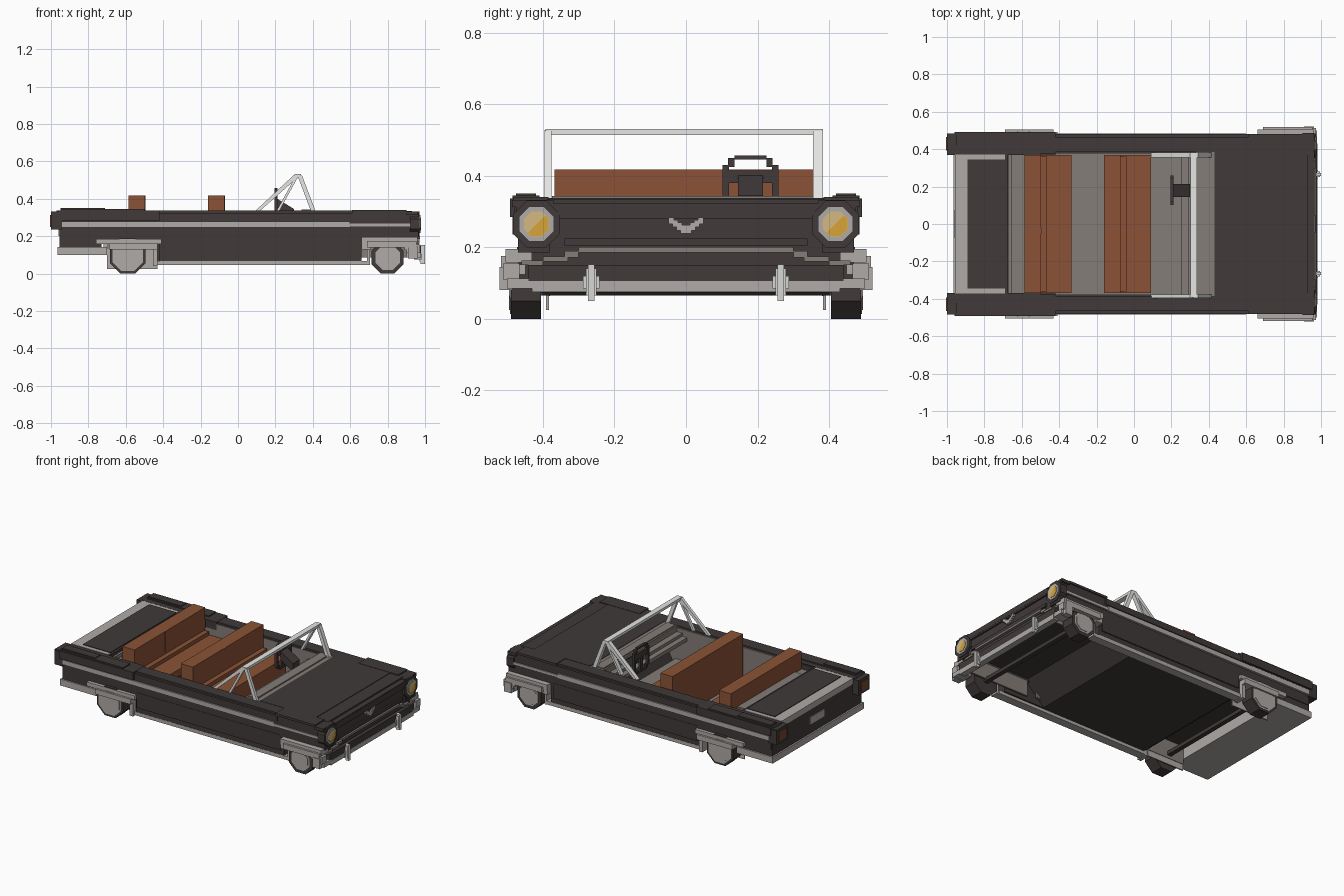
import bpy, bmesh, math
from mathutils import Vector, Matrix


def mat(name, r, g, b):
    m = bpy.data.materials.new(name)
    m.diffuse_color = (r, g, b, 1)
    return m


DARK = mat("charcoal_paint", 0.052, 0.042, 0.041)
TRIM = mat("grey_trim", 0.43, 0.405, 0.39)
PALE = mat("pale_frame", 0.82, 0.83, 0.81)
CHROME = mat("chrome", 0.68, 0.68, 0.66)
BROWN = mat("brown_leather", 0.26, 0.086, 0.037)
TAUPE = mat("taupe_lining", 0.23, 0.205, 0.185)
AMBER = mat("amber_glass", 0.68, 0.37, 0.04)
TAN = mat("tan_glass", 0.66, 0.49, 0.22)
RED = mat("tail_red", 0.19, 0.06, 0.03)


def finish(name, bm, m):
    bmesh.ops.recalc_face_normals(bm, faces=bm.faces)
    me = bpy.data.meshes.new(name)
    bm.to_mesh(me)
    bm.free()
    me.materials.append(m)
    ob = bpy.data.objects.new(name, me)
    bpy.context.collection.objects.link(ob)
    return ob


def boxes(name, m, *dims, mirror=False):
    """Boxes given as x0, x1, y0, y1, z0, z1, optionally repeated on -y."""
    bm = bmesh.new()
    for x0, x1, y0, y1, z0, z1 in dims:
        for s in ((1, -1) if mirror else (1,)):
            c = Vector(((x0 + x1) / 2, s * (y0 + y1) / 2, (z0 + z1) / 2))
            bmesh.ops.create_cube(bm, size=1, matrix=Matrix.Translation(c)
                                  @ Matrix.Diagonal((x1 - x0, y1 - y0, z1 - z0, 1)))
    return finish(name, bm, m)


def octagon(name, m, centre, apothem, depth, axis):
    bm = bmesh.new()
    r = apothem / math.cos(math.pi / 8)
    turn = Matrix.Rotation(math.pi / 2, 4, 'X' if axis == 'y' else 'Y')
    bmesh.ops.create_cone(bm, cap_ends=True, segments=8, radius1=r, radius2=r, depth=depth,
                          matrix=Matrix.Translation(centre) @ turn @ Matrix.Rotation(math.pi / 8, 4, 'Z'))
    return finish(name, bm, m)


def prism(name, m, pts, y0, y1):
    """Side outline in x, z swept from y0 to y1."""
    bm = bmesh.new()
    f = bm.faces.new([bm.verts.new((x, y0, z)) for x, z in pts])
    ext = bmesh.ops.extrude_face_region(bm, geom=[f])
    vs = [v for v in ext["geom"] if isinstance(v, bmesh.types.BMVert)]
    bmesh.ops.translate(bm, verts=vs, vec=(0, y1 - y0, 0))
    return finish(name, bm, m)


# Body sides: lower panels, shoulder and top rails
boxes("lower_side", DARK, (-0.42, 0.66, 0.40, 0.465, 0.065, 0.20),
      (-0.94, -0.73, 0.37, 0.465, 0.14, 0.20), mirror=True)
boxes("mid_side", DARK, (-0.95, 0.965, 0.38, 0.47, 0.185, 0.25),
      (-0.41, 0.64, 0.40, 0.472, 0.10, 0.20), mirror=True)
boxes("upper_side", DARK, (-0.97, 0.965, 0.38, 0.475, 0.25, 0.325),
      (-0.97, 0.86, 0.385, 0.465, 0.32, 0.336),
      (-0.42, 0.62, 0.43, 0.48, 0.285, 0.325), mirror=True)
boxes("side_trim", TRIM, (-0.94, 0.60, 0.44, 0.484, 0.247, 0.278),
      (0.60, 0.965, 0.44, 0.482, 0.25, 0.268), mirror=True)
boxes("sill_trim", TRIM, (-0.43, 0.69, 0.41, 0.466, 0.045, 0.068), mirror=True)

# Rear fins and tail lamps
boxes("rear_fin", DARK, (-1.0, -0.50, 0.37, 0.482, 0.28, 0.333),
      (-1.0, -0.94, 0.37, 0.485, 0.235, 0.328),
      (-0.96, -0.42, 0.375, 0.492, 0.285, 0.337),
      (-0.95, -0.50, 0.41, 0.485, 0.33, 0.345),
      (-0.95, -0.71, 0.42, 0.475, 0.34, 0.350), mirror=True)
boxes("tail_lamp", RED, (-1.004, -0.9995, 0.393, 0.465, 0.250, 0.313), mirror=True)

# Rear end with boot lid, number plate and bumper
boxes("rear_panel", DARK, (-0.955, -0.91, -0.465, 0.465, 0.14, 0.318))
boxes("boot_deck", TRIM, (-0.958, -0.69, -0.372, 0.372, 0.30, 0.338))
boxes("boot_lid", DARK, (-0.89, -0.689, -0.345, 0.345, 0.335, 0.342),
      (-0.69, -0.675, -0.372, 0.372, 0.30, 0.337))
boxes("number_plate", TRIM, (-0.961, -0.954, -0.075, 0.075, 0.20, 0.25))
boxes("rear_bumper", TRIM, (-0.965, -0.70, -0.475, 0.475, 0.10, 0.142),
      (-0.72, -0.70, -0.385, 0.385, 0.14, 0.20))

# Cabin tub and floor, raised between the rear wheels
boxes("under_floor", DARK, (-0.42, 0.36, -0.41, 0.41, 0.065, 0.085),
      (-0.70, -0.42, -0.39, 0.39, 0.185, 0.20), (-0.43, -0.42, -0.40, 0.40, 0.07, 0.20))
boxes("cabin_floor", TAUPE, (-0.42, 0.34, -0.385, 0.385, 0.085, 0.12),
      (-0.70, -0.58, -0.375, 0.375, 0.20, 0.30),
      (-0.67, -0.655, -0.375, 0.375, 0.30, 0.322),
      (-0.64, -0.58, -0.30, 0.30, 0.30, 0.308))
boxes("cabin_side_lining", TAUPE, (-0.42, 0.43, 0.376, 0.392, 0.10, 0.325),
      (-0.58, -0.42, 0.376, 0.392, 0.20, 0.325), mirror=True)
prism("toe_board", DARK, [(0.34, 0.065), (0.36, 0.065), (0.50, 0.20), (0.50, 0.30), (0.47, 0.30)],
      -0.41, 0.41)

# Bench seats
for name, x, z in (("rear_seat", -0.585, 0.20), ("front_seat", -0.16, 0.12)):
    boxes(name, BROWN, (x, x + 0.088, -0.368, 0.368, z, 0.418),
          (x + 0.088, x + 0.25, -0.368, 0.368, z, 0.245),
          (x + 0.088, x + 0.12, -0.36, 0.36, 0.245, 0.27))
    boxes(name + "_seam", BROWN, (x + 0.082, x + 0.091, -0.05, -0.025, 0.28, 0.418))

# Dashboard in steps
boxes("dashboard", TAUPE, (0.29, 0.45, -0.385, 0.385, 0.235, 0.30),
      (0.33, 0.43, -0.385, 0.385, 0.30, 0.335), (0.34, 0.40, -0.375, 0.375, 0.33, 0.343),
      (0.255, 0.30, -0.38, 0.38, 0.255, 0.28))

# Windscreen frame
boxes("screen_top_bar", PALE, (0.302, 0.338, -0.393, 0.383, 0.514, 0.531))
for side, a, b in (("left", 0.355, 0.383), ("right", -0.395, -0.376)):
    prism("screen_rear_strut_" + side, PALE,
          [(0.09, 0.333), (0.115, 0.333), (0.32, 0.515), (0.30, 0.528)], a, b)
    prism("screen_front_strut_" + side, PALE,
          [(0.39, 0.333), (0.415, 0.333), (0.342, 0.525), (0.318, 0.525)], a, b)
    prism("screen_mid_strut_" + side, PALE,
          [(0.205, 0.333), (0.22, 0.333), (0.32, 0.515), (0.305, 0.515)], a, b)

# Steering wheel and column
boxes("steering_wheel", DARK, (0.195, 0.212, 0.135, 0.225, 0.445, 0.457),
      (0.195, 0.212, 0.135, 0.225, 0.285, 0.30))
boxes("steering_rim", DARK, (0.195, 0.212, 0.225, 0.242, 0.425, 0.45),
      (0.195, 0.212, 0.118, 0.135, 0.425, 0.45),
      (0.195, 0.212, 0.24, 0.258, 0.31, 0.43), (0.195, 0.212, 0.102, 0.12, 0.31, 0.43),
      (0.195, 0.212, 0.225, 0.242, 0.295, 0.315), (0.195, 0.212, 0.118, 0.135, 0.295, 0.315),
      (0.197, 0.21, 0.115, 0.245, 0.38, 0.415), (0.197, 0.21, 0.165, 0.195, 0.29, 0.38))
prism("steering_column", DARK, [(0.21, 0.345), (0.21, 0.400), (0.30, 0.345), (0.30, 0.29)], 0.145, 0.215)

# Bonnet and front wings
boxes("bonnet", DARK, (0.43, 0.84, -0.385, 0.385, 0.29, 0.338),
      (0.74, 0.93, -0.39, 0.39, 0.28, 0.334), (0.93, 0.965, -0.38, 0.38, 0.28, 0.324))
boxes("front_wing", DARK, (0.61, 0.90, 0.385, 0.482, 0.325, 0.340),
      (0.90, 0.962, 0.37, 0.487, 0.312, 0.332), mirror=True)
boxes("front_underbody", DARK, (0.46, 0.95, -0.39, 0.39, 0.20, 0.215))

# Grille, its stepped lip and the V badge
boxes("grille", DARK, (0.93, 0.955, -0.47, 0.47, 0.11, 0.32),
      (0.95, 0.966, -0.36, 0.36, 0.29, 0.318), (0.95, 0.966, -0.34, 0.34, 0.205, 0.225))
boxes("grille_lip", TAUPE, (0.94, 0.972, -0.30, 0.30, 0.186, 0.200))
boxes("grille_lip_end", TAUPE, (0.94, 0.971, 0.30, 0.34, 0.172, 0.190),
      (0.94, 0.970, 0.33, 0.40, 0.160, 0.174), (0.94, 0.969, 0.40, 0.46, 0.150, 0.163), mirror=True)
boxes("badge", TRIM, *[(0.95, 0.970, i * 0.011, i * 0.011 + 0.016, 0.238 + i * 0.009, 0.262 + i * 0.007)
                       for i in range(4)], mirror=True)

# Headlamps: octagonal bezel, tan lens, amber lower half
for s, side in ((1, "left"), (-1, "right")):
    y = s * 0.418
    octagon("lamp_housing_" + side, DARK, (0.945, y, 0.265), 0.066, 0.05, 'x')
    octagon("lamp_bezel_" + side, TRIM, (0.973, y, 0.265), 0.049, 0.006, 'x')
    octagon("lamp_lens_" + side, TAN, (0.977, y, 0.265), 0.035, 0.004, 'x')
    bm = bmesh.new()
    bm.faces.new([bm.verts.new((0.981, y + a, 0.265 + b)) for a, b in
                  ((-0.024, -0.024), (-0.014, -0.034), (0.014, -0.034), (0.034, -0.014),
                   (0.034, 0.014), (0.024, 0.024))])
    finish("lamp_amber_" + side, bm, AMBER)

# Front bumper with wrapped ends and guards
boxes("front_bumper_bar", TRIM, (0.94, 0.98, -0.43, 0.43, 0.075, 0.106))
boxes("front_bumper_face", DARK, (0.94, 0.978, -0.44, 0.44, 0.106, 0.150))
boxes("front_bumper_end", TRIM, (0.90, 0.978, 0.42, 0.50, 0.085, 0.113),
      (0.90, 0.972, 0.465, 0.512, 0.11, 0.155), (0.91, 0.962, 0.485, 0.522, 0.08, 0.145),
      (0.90, 0.955, 0.46, 0.505, 0.15, 0.19), mirror=True)
boxes("bumper_guard", CHROME, (0.97, 0.995, 0.250, 0.280, 0.065, 0.14),
      (0.975, 1.0, 0.256, 0.274, 0.05, 0.152),
      (0.97, 0.985, 0.242, 0.288, 0.085, 0.12), mirror=True)

# Trim around the wheel openings
boxes("front_arch_trim", TRIM, (0.66, 0.96, 0.43, 0.505, 0.158, 0.195),
      (0.69, 0.955, 0.45, 0.518, 0.140, 0.175),
      (0.66, 0.71, 0.43, 0.50, 0.128, 0.16), (0.69, 0.705, 0.42, 0.47, 0.045, 0.13),
      (0.89, 0.955, 0.45, 0.512, 0.125, 0.15), mirror=True)
boxes("rear_arch_trim", TRIM, (-0.76, -0.41, 0.43, 0.492, 0.158, 0.185),
      (-0.69, -0.43, 0.43, 0.505, 0.128, 0.162),
      (-0.70, -0.43, 0.383, 0.391, 0.025, 0.13), (-0.455, -0.43, 0.41, 0.48, 0.04, 0.13), mirror=True)
boxes("wheel_well", TAUPE, (0.50, 0.95, 0.380, 0.392, 0.085, 0.22),
      (-0.70, -0.42, 0.380, 0.384, 0.064, 0.20), mirror=True)

# Wheels
for end, x, ap, rim in (("front", 0.80, 0.086, 0.020), ("rear", -0.59, 0.095, 0.013)):
    for s, side in ((1, "left"), (-1, "right")):
        tag = "_" + end + "_" + side
        octagon("tyre" + tag, DARK, (x, s * 0.448, ap), ap, 0.084, 'y')
        octagon("hub_ring" + tag, TRIM, (x, s * 0.486, ap), ap - rim, 0.012, 'y')
        octagon("hub_cap" + tag, TRIM, (x, s * 0.489, ap), ap - rim - 0.012, 0.012, 'y')
    boxes(end + "_axle", DARK, (x - 0.015, x + 0.015, -0.42, 0.42, ap - 0.012, ap + 0.012))
